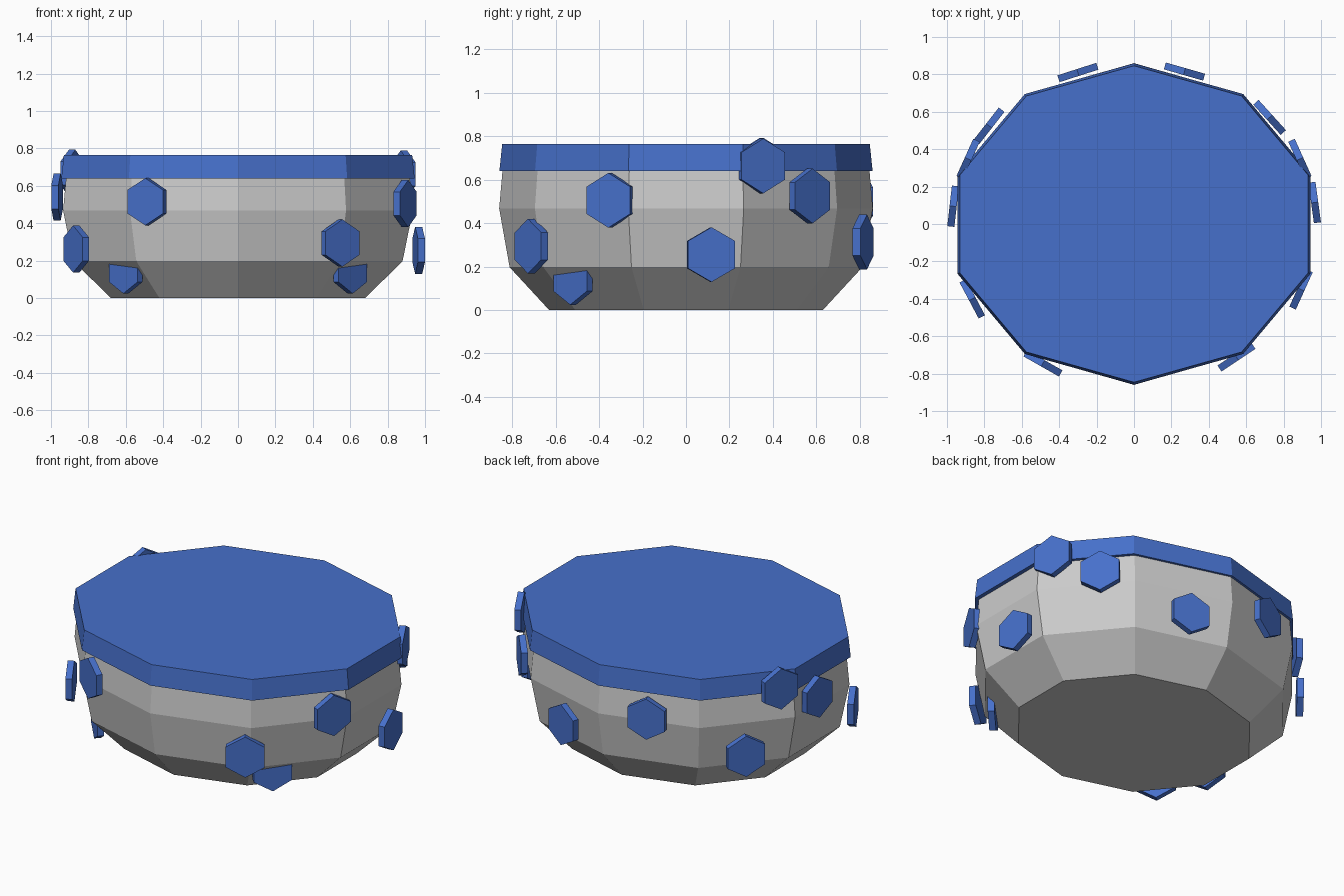
import bpy, bmesh
from math import sin, cos, radians, atan2

if "Cube" in bpy.data.objects:
    bpy.data.objects.remove(bpy.data.objects["Cube"])

blue = bpy.data.materials.new("blue")
blue.diffuse_color = (0.062, 0.162, 0.597, 1)
blue.use_nodes = True
blue.node_tree.nodes["Principled BSDF"].inputs["Base Color"].default_value = blue.diffuse_color


def loft(name, rings, mat=None):
    """Closed flat-shaded solid through equal-length rings of points."""
    bm = bmesh.new()
    loops = [[bm.verts.new(p) for p in ring] for ring in rings]
    n = len(loops[0])
    for a, b in zip(loops, loops[1:]):
        for i in range(n):
            j = (i + 1) % n
            bm.faces.new((a[i], a[j], b[j], b[i]))
    bm.faces.new(loops[0])
    bm.faces.new(loops[-1])
    bmesh.ops.recalc_face_normals(bm, faces=bm.faces)
    me = bpy.data.meshes.new(name)
    bm.to_mesh(me)
    bm.free()
    ob = bpy.data.objects.new(name, me)
    bpy.context.collection.objects.link(ob)
    if mat:
        me.materials.append(mat)
    return ob


def oval(rx, ry, z, sides=10):
    angles = [radians(90 + 360 * i / sides) for i in range(sides)]
    return [(rx * cos(t), ry * sin(t), z) for t in angles]


# Ten-sided bowl
loft("bowl", [oval(0.715, 0.63, 0), oval(0.925, 0.812, 0.197),
              oval(0.983, 0.86, 0.468), oval(0.965, 0.843, 0.66)])

# Slightly tapered lid
loft("lid", [oval(0.993, 0.859, 0.64), oval(0.979, 0.846, 0.765)], blue)


# Upright hexagonal studs facing outward around the bowl
def hexagon(x, r=0.126):
    return [(x, r * sin(radians(60 * i)), r * cos(radians(60 * i))) for i in range(6)]


studs = [(-0.30, 0.81, 0.50), (0.27, 0.815, 0.313), (0.725, 0.57, 0.525),
         (0.887, 0.348, 0.663), (0.966, 0.115, 0.255), (0.893, -0.35, 0.505),
         (0.548, -0.712, 0.294), (-0.487, -0.745, 0.515), (-0.865, -0.40, 0.262),
         (-0.967, 0.095, 0.54), (-0.887, 0.348, 0.667), (-0.775, 0.525, 0.288),
         (0.60, -0.52, 0.15), (-0.60, -0.52, 0.15)]
for k, (x, y, z) in enumerate(studs):
    stud = loft(f"hex_stud_{k + 1}", [hexagon(-0.019), hexagon(0.019)], blue)
    stud.location = (x, y, z)
    stud.rotation_euler.z = atan2(y / 0.85, x / 0.98)
